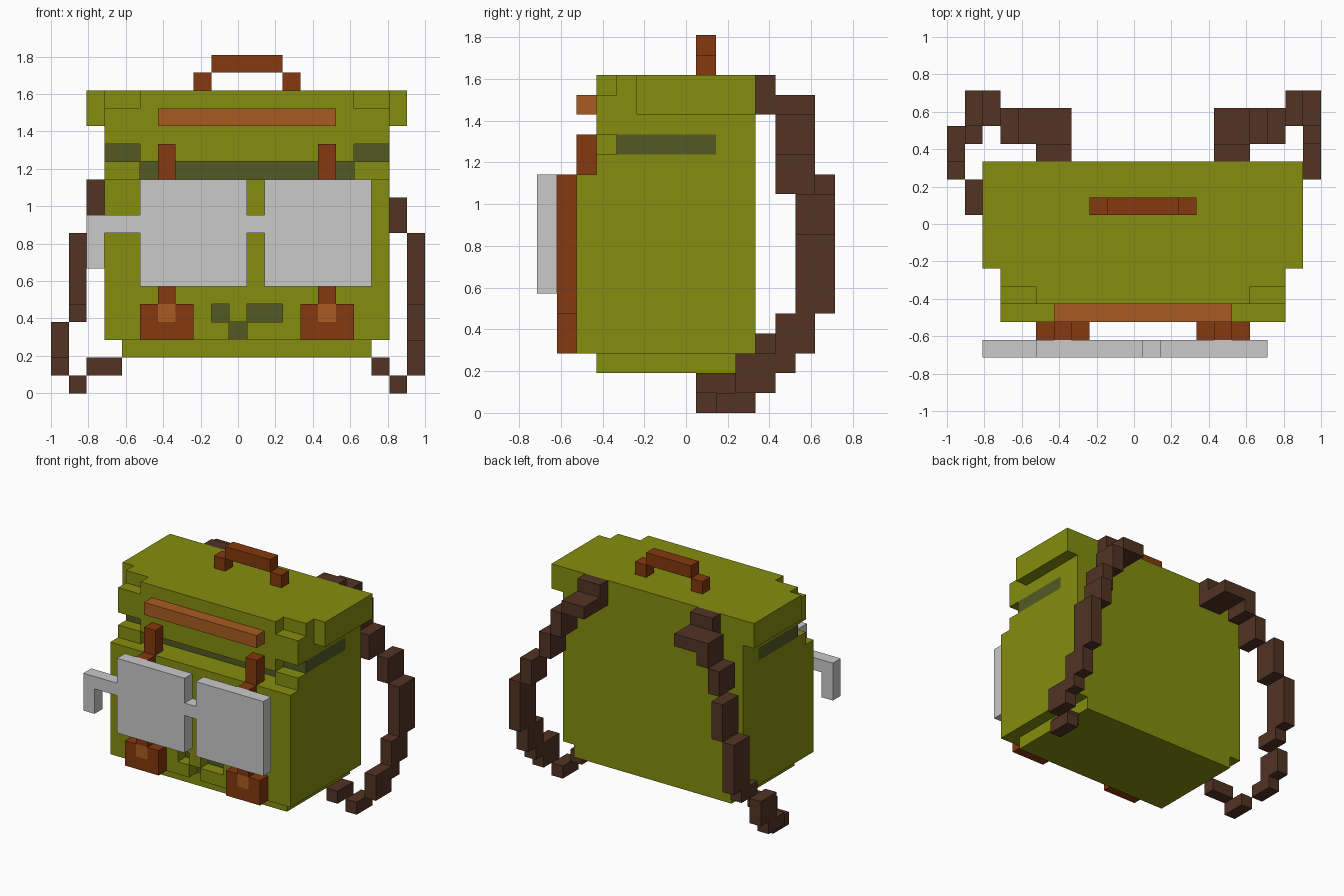
import bpy, bmesh, math
from mathutils import Vector

if "Cube" in bpy.data.objects:
    bpy.data.objects.remove(bpy.data.objects["Cube"])

U = 2 / 21                                # size of one block
ORIGIN = Vector((-10.5, -7.5, 0))         # grid corner, in blocks


def material(name, r, g, b):
    def lin(c):
        c /= 255
        return c / 12.92 if c <= 0.04045 else ((c + 0.055) / 1.055) ** 2.4
    m = bpy.data.materials.new(name)
    m.diffuse_color = (lin(r), lin(g), lin(b), 1)
    m.use_nodes = True
    m.node_tree.nodes["Principled BSDF"].inputs["Base Color"].default_value = m.diffuse_color
    return m


OLIVE = material("olive_canvas", 133, 141, 14)
SHADE = material("dark_green_seam", 82, 90, 36)
RUST = material("rust_leather", 133, 56, 14)
TAN = material("tan_leather", 168, 92, 34)
BROWN = material("brown_strap", 82, 51, 36)
GREY = material("light_grey", 202, 202, 202)


def cells(*boxes):
    """Blocks covered by boxes given as x0, x1, y0, y1, z0, z1."""
    return {(x, y, z) for x0, x1, y0, y1, z0, z1 in boxes
            for x in range(x0, x1) for y in range(y0, y1) for z in range(z0, z1)}


# ---- Bag: base, pocket front, upper body and lid, minus seams and corners
seams = cells(
    (9, 10, 2, 3, 4, 5), (11, 13, 2, 3, 4, 5), (10, 11, 2, 3, 3, 4),   # pocket marks
    (5, 17, 3, 4, 12, 13),                                            # flap seam
    (3, 5, 3, 4, 13, 14), (17, 19, 3, 4, 13, 14))                     # seam corners
lid_corners = cells((3, 5, 3, 4, 16, 17), (17, 19, 3, 4, 16, 17))
bag = cells((4, 18, 3, 11, 2, 3),
            (3, 19, 2, 11, 3, 12),
            (3, 19, 3, 11, 12, 17),
            (2, 20, 5, 11, 15, 17)) - seams - lid_corners


def bag_paint(c, d):
    x, y, z = c
    front_seam = d == (0, -1, 0) and (x, y - 1, z) in seams
    side_seam = d[0] != 0 and z == 13 and 4 <= y < 9 and x in (3, 18)
    return 1 if front_seam or side_seam else 0


def buckle_paint(c, d):
    return 1 if d == (0, -1, 0) and c[2] == 4 and c[0] in (6, 15) else 0


parts = [("bag", bag, [OLIVE, SHADE], bag_paint)]

# ---- Lid trim and carry handle
parts.append(("lid_trim", cells((6, 16, 2, 3, 15, 16)), [TAN], None))
parts.append(("carry_handle", cells((8, 9, 8, 9, 17, 18), (13, 14, 8, 9, 17, 18),
                                    (9, 13, 8, 9, 18, 19)), [RUST], None))

# ---- Front closure straps with buckles
for name, x in (("left", 6), ("right", 15)):
    parts.append((name + "_closure", cells(
        (x, x + 1, 2, 3, 12, 14),
        (x, x + 1, 1, 2, 5, 12),
        (x - 1, x + 2, 1, 2, 3, 5)), [RUST, TAN], buckle_paint))

# ---- Flat grey spectacles hanging on the front
parts.append(("spectacles", cells(
    (5, 11, 0, 1, 6, 12), (12, 18, 0, 1, 6, 12),      # lenses
    (11, 12, 0, 1, 9, 10),                            # bridge
    (2, 5, 0, 1, 9, 10), (2, 3, 0, 1, 7, 9)),         # side arm
    [GREY], None))

# ---- Shoulder straps
parts.append(("left_shoulder_strap", cells(
    (5, 7, 11, 12, 15, 17), (5, 7, 12, 14, 15, 16),
    (4, 5, 12, 14, 14, 16), (3, 4, 12, 14, 12, 14),
    (2, 3, 13, 15, 9, 12), (1, 2, 13, 15, 5, 9),
    (1, 2, 12, 14, 4, 5), (0, 1, 11, 13, 2, 4),
    (0, 1, 10, 12, 1, 2), (1, 2, 8, 10, 0, 1),
    (2, 4, 8, 9, 1, 2)), [BROWN], None))
parts.append(("right_shoulder_strap", cells(
    (15, 17, 11, 12, 15, 17), (15, 17, 12, 14, 15, 16),
    (17, 18, 12, 14, 13, 15), (18, 19, 12, 14, 11, 13),
    (19, 20, 13, 15, 9, 11), (20, 21, 13, 15, 5, 9),
    (20, 21, 12, 14, 3, 5), (20, 21, 10, 13, 2, 3),
    (20, 21, 10, 12, 1, 2), (19, 20, 9, 11, 0, 1),
    (18, 19, 8, 10, 1, 2)), [BROWN], None))

# ---- Skin every part, leaving out faces pressed against another block
solid = set().union(*(p[1] for p in parts))
DIRS = [(1, 0, 0), (-1, 0, 0), (0, 1, 0), (0, -1, 0), (0, 0, 1), (0, 0, -1)]


def skin(name, blocks, mats, paint):
    bm = bmesh.new()
    verts = {}

    def vert(p):
        key = tuple(round(v) for v in p)
        if key not in verts:
            verts[key] = bm.verts.new((Vector(key) + ORIGIN) * U)
        return verts[key]

    for c in sorted(blocks):
        for d in DIRS:
            if tuple(a + b for a, b in zip(c, d)) in solid:
                continue
            n = Vector(d)
            s = Vector((d[1], d[2], d[0])) if sum(d) > 0 else Vector((-d[1], -d[2], -d[0]))
            t = n.cross(s)
            mid = Vector(c) + Vector((0.5, 0.5, 0.5)) + n / 2
            quad = [mid + (s * a + t * b) / 2
                    for a, b in ((-1, -1), (1, -1), (1, 1), (-1, 1))]
            f = bm.faces.new([vert(p) for p in quad])
            f.material_index = paint(c, d) if paint else 0
    bmesh.ops.dissolve_limit(bm, angle_limit=math.radians(1), verts=bm.verts[:],
                             edges=bm.edges[:], delimit={'MATERIAL'})
    me = bpy.data.meshes.new(name)
    bm.to_mesh(me)
    bm.free()
    for m in mats:
        me.materials.append(m)
    bpy.context.collection.objects.link(bpy.data.objects.new(name, me))


for p in parts:
    skin(*p)
